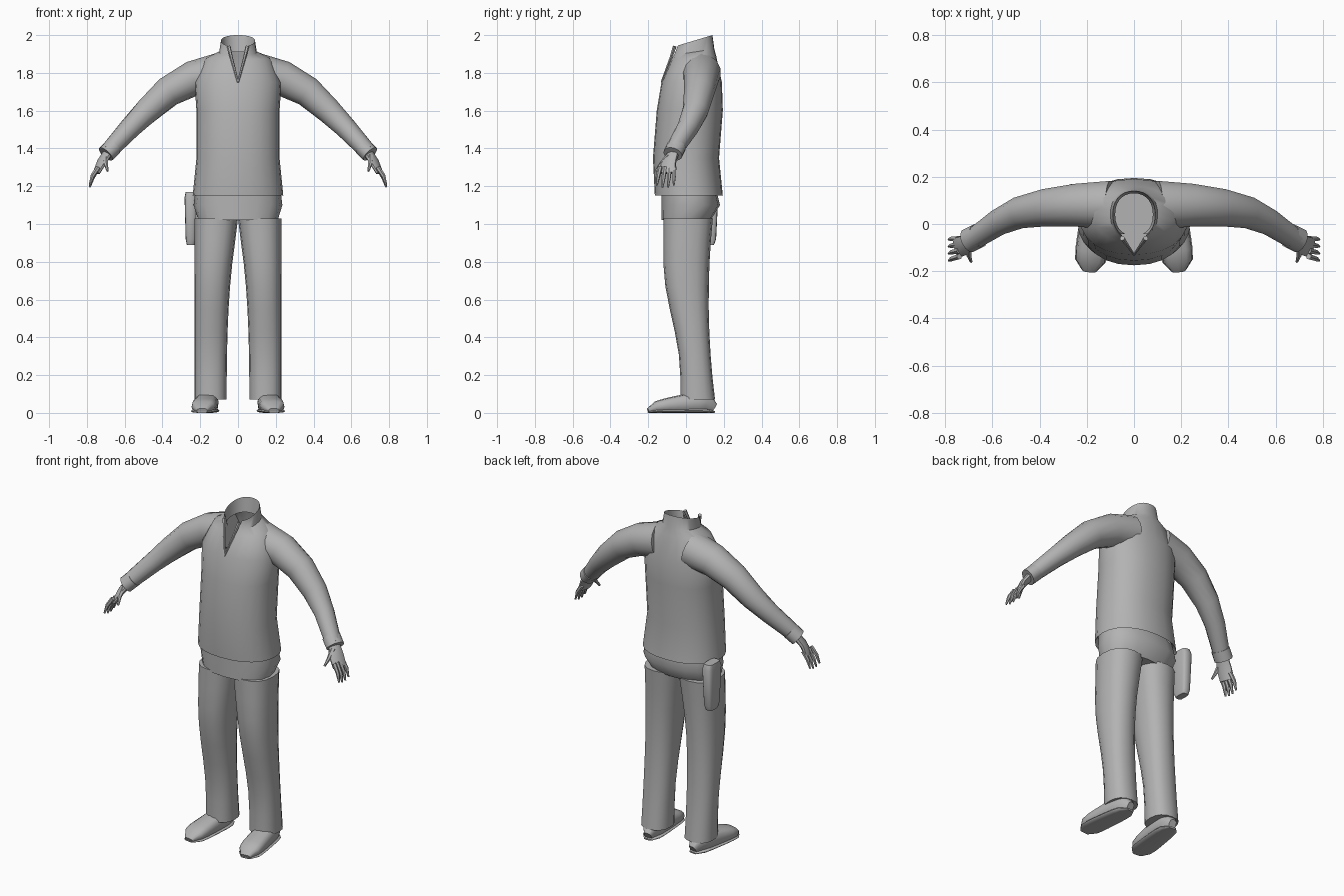
import bpy, bmesh, math
from mathutils import Vector

cube = bpy.data.objects.get("Cube")
if cube:
    bpy.data.objects.remove(cube, do_unlink=True)

shade = (0.45, 0.45, 0.45, 1)
grey = bpy.data.materials.new("plain grey")
grey.use_nodes = True
grey.diffuse_color = shade
shader = next(node for node in grey.node_tree.nodes if node.type == 'BSDF_PRINCIPLED')
shader.inputs["Base Color"].default_value = shade

RIGHT, BACK, UP = Vector((1, 0, 0)), Vector((0, 1, 0)), Vector((0, 0, 1))


def signed_power(value, power):
    return math.copysign(abs(value) ** power, value)


def outline(centre, across, along, half_width, half_depth, sides, power, gap=0):
    """Superellipse that starts and ends at the near side, left open by the gap angle."""
    points = []
    for i in range(sides + 1):
        angle = gap - math.pi / 2 + 2 * (math.pi - gap) * i / sides
        points.append(centre
                      + across * half_width * signed_power(math.cos(angle), power)
                      + along * half_depth * signed_power(math.sin(angle), power))
    return points


def level(x, y, z, half_width, half_depth, sides=16, power=0.85, gap=0, tilt=0):
    """Horizontal outline; tilt raises its back edge."""
    return outline(Vector((x, y, z)), RIGHT, BACK + UP * tilt,
                   half_width, half_depth, sides, power, gap)


def skin(name, outlines, capped=True):
    """Join outlines into a smooth-shaded surface."""
    bm = bmesh.new()
    rows = [[bm.verts.new(point) for point in points] for points in outlines]
    for low, high in zip(rows, rows[1:]):
        for i in range(len(low) - 1):
            bm.faces.new((low[i], low[i + 1], high[i + 1], high[i]))
    if capped:
        for row in (rows[0], rows[-1]):
            bm.faces.new(row[:-1])
    bmesh.ops.remove_doubles(bm, verts=bm.verts, dist=0.0001)
    bmesh.ops.recalc_face_normals(bm, faces=bm.faces)
    mesh = bpy.data.meshes.new(name)
    bm.to_mesh(mesh)
    bm.free()
    mesh.materials.append(grey)
    part = bpy.data.objects.new(name, mesh)
    bpy.context.collection.objects.link(part)
    bpy.ops.object.select_all(action='DESELECT')
    part.select_set(True)
    bpy.context.view_layer.objects.active = part
    bpy.ops.object.shade_smooth_by_angle(angle=math.radians(50))


def tube(name, mirror, path, radii, sides=10, power=1):
    """Sweep along a path; radii gives side and upright radius from 0 to 1 along it."""
    path = [Vector((mirror * x, y, z)) for x, y, z in path]
    last = len(path) - 1
    outlines = []
    for i, centre in enumerate(path):
        ahead = (path[min(i + 1, last)] - path[max(i - 1, 0)]).normalized()
        across = ahead.cross(UP).normalized()
        outlines.append(outline(centre, across, across.cross(ahead),
                                *radii(i / last), sides, power))
    skin(name, outlines)


def shirt_level(z, half_width, y, half_depth):
    """Shirt outline: the neck slit widens upwards and the collar rises at the back."""
    slit = max(0, z - 1.75) / 4
    gap = math.asin((slit / half_width) ** 1.1)
    tilt = max(0, z - 1.85) * 2.5
    return level(0, y, z, half_width, half_depth, 24, 0.9, gap, tilt)


def leg_level(z, mirror):
    """Trouser leg outline: straight outside, inner edges meeting at the crotch."""
    inner = 0.06 * (1 - min(z, 1) ** 3)
    outer = 0.23
    rise = min(1, max(0, (z - 0.2) / 0.6))
    front = -0.03 - 0.09 * rise * rise * (3 - 2 * rise)
    back = 0.12 + 0.12 * (z - 0.6) ** 2
    return level(mirror * (inner + outer) / 2, (front + back) / 2, z,
                 (outer - inner) / 2, (back - front) / 2)


def shoe_piece(name, mirror, heel_height, toe_height, margin):
    """Rounded sweep from heel to toe, resting on the ground."""
    steps = 8

    def size(t):
        rounding = 0.4 + 0.6 * math.sqrt(1 - abs(2 * t - 1) ** 4)
        height = heel_height + (toe_height - heel_height) * t
        return (0.055 + 0.015 * t + margin) * rounding, height * rounding / 2

    path = [(0.15 + 0.04 * t, 0.15 - 0.35 * t, size(t)[1])
            for t in (i / steps for i in range(steps + 1))]
    tube(name, mirror, path, size, 12, 0.7)


# Shirt body, from the turned-in hem up to the folded collar
skin("shirt_body", [shirt_level(*row) for row in (
    (1.18, 0.22, 0.01, 0.16),
    (1.15, 0.24, 0.015, 0.18),
    (1.35, 0.22, 0, 0.175),
    (1.6, 0.22, 0.02, 0.175),
    (1.75, 0.23, 0.03, 0.16),
    (1.88, 0.17, 0.04, 0.12),
    (1.91, 0.1, 0.04, 0.11),
    (1.97, 0.09, 0.04, 0.1),
    (1.9, 0.08, 0.04, 0.09))], capped=False)

# Trouser seat, fullest at the back
skin("trouser_seat", [level(0, depth - 0.13, z, depth + 0.08, depth)
                      for z, depth in ((1.02, 0.13), (1.1, 0.155), (1.18, 0.145))])

# Hip pouch on the right side
skin("hip_pouch", [level(-0.25, 0.11, z, 0.03 * grow, 0.055 * grow, power=0.5)
                   for z, grow in ((0.89, 0.7), (0.92, 0.9), (1.14, 1.1), (1.17, 0.9))])

for side, mirror in (("left", 1), ("right", -1)):
    # Trouser leg
    skin(side + "_trouser_leg", [leg_level(0.07 + 0.12 * i, mirror) for i in range(9)])

    # Shoe and its wider flat sole
    shoe_piece(side + "_shoe", mirror, 0.13, 0.06, 0)
    shoe_piece(side + "_shoe_sole", mirror, 0.025, 0.02, 0.004)

    # Sleeve from inside the shoulder to the wrist, with a cuff
    tube(side + "_sleeve", mirror,
         [(0.1, 0.08, 1.8), (0.24, 0.08, 1.77), (0.37, 0.07, 1.7),
          (0.48, 0.05, 1.6), (0.57, 0.01, 1.51), (0.69, -0.07, 1.38)],
         lambda t: [0.105 - 0.06 * t] * 2, 14)
    tube(side + "_cuff", mirror, [(0.66, -0.05, 1.41), (0.7, -0.07, 1.37)],
         lambda t: (0.053, 0.047), 14)

    # Palm
    tube(side + "_palm", mirror,
         [(0.68, -0.06, 1.39), (0.72, -0.09, 1.33), (0.75, -0.1, 1.27)],
         lambda t: (0.03 + 0.04 * t - 0.025 * t * t, 0.024 - 0.01 * t))

    # Fingers fan out front to back; the outer two are shorter
    for i, finger in enumerate(("index", "middle", "ring", "little")):
        spread = i - 1.5
        tip = 1.19 + 0.01 * abs(spread)
        tube(f"{side}_{finger}_finger", mirror,
             [(0.74, -0.1 + 0.025 * spread, 1.3),
              (0.77, -0.105 + 0.028 * spread, tip + 0.05),
              (0.785, -0.11 + 0.03 * spread, tip)],
             lambda t: [0.013 - 0.008 * t * t] * 2, 6)

    # Thumb
    tube(side + "_thumb", mirror,
         [(0.7, -0.09, 1.36), (0.7, -0.13, 1.32), (0.69, -0.16, 1.28)],
         lambda t: [0.017 - 0.011 * t] * 2, 6)

    # Folded edge of the neck opening
    tube(side + "_neck_placket", mirror,
         [(0.05, -0.06, 1.94), (0.035, -0.08, 1.88), (0, -0.13, 1.75)],
         lambda t: [0.011 - 0.006 * t] * 2, 6)
